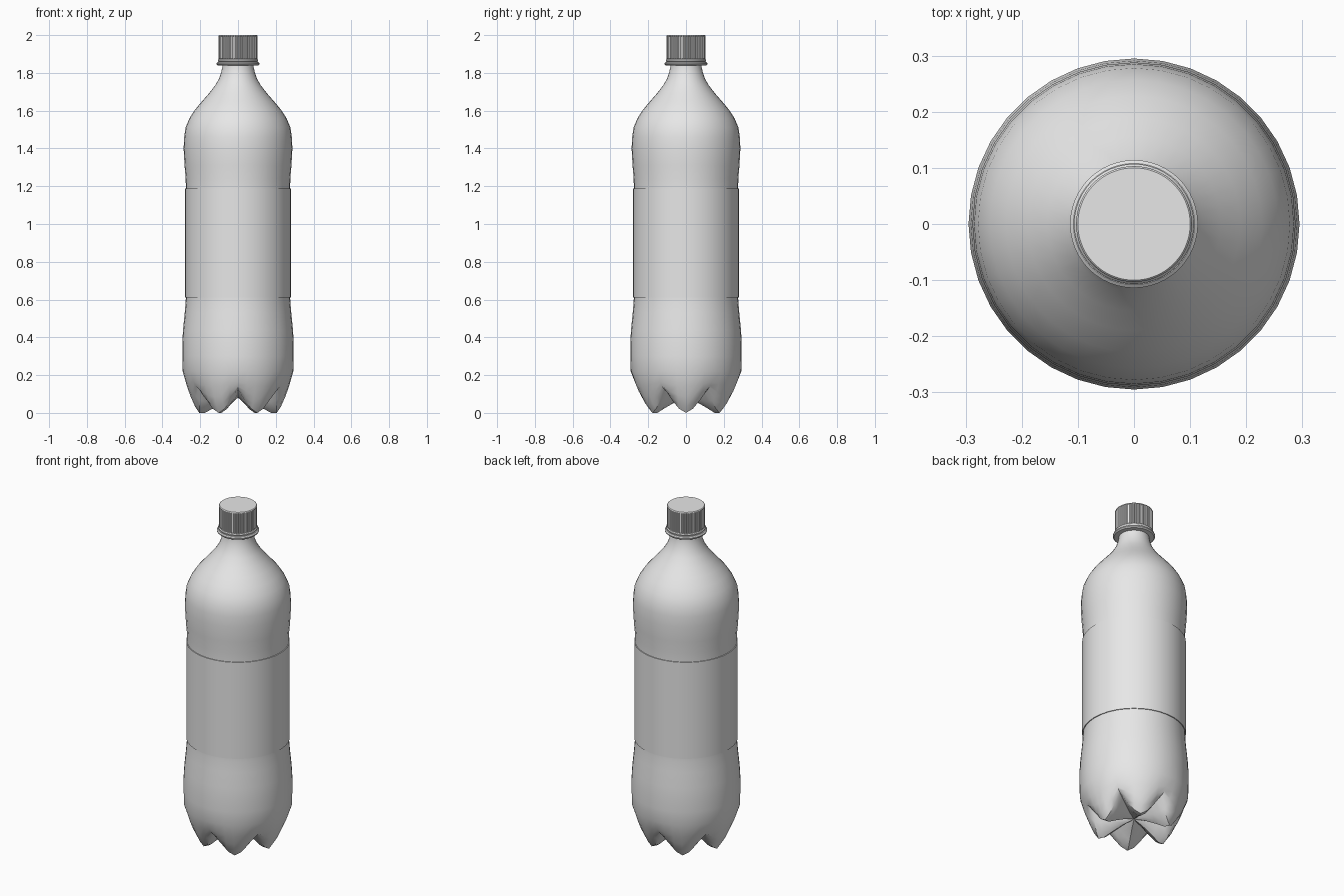
import bpy, bmesh, math

cube = bpy.data.objects.get("Cube")
if cube:
    bpy.data.objects.remove(cube)

SEGS = 36   # sides of the bottle
FEET = 6

grey = bpy.data.materials.new("light grey plastic")
grey.use_nodes = True
colour = (0.8, 0.8, 0.8, 1)
grey.diffuse_color = colour
grey.node_tree.nodes["Principled BSDF"].inputs["Base Color"].default_value = colour


def lathe(name, profile, segs, point=None, cap_start=False, cap_end=False, angle=35):
    """Spin (radius, height) pairs round z; point() may reshape each vertex."""
    bm = bmesh.new()
    rings = []
    for row in profile:
        ring = []
        for i in range(segs):
            a = 2 * math.pi * i / segs
            r, z = point(row, a, i) if point else row
            ring.append(bm.verts.new((r * math.cos(a), r * math.sin(a), z)))
        rings.append(ring)
    for low, high in zip(rings, rings[1:]):
        for i in range(segs):
            j = (i + 1) % segs
            bm.faces.new((low[i], low[j], high[j], high[i]))
    if cap_start:
        bm.faces.new(rings[0][::-1])
    if cap_end:
        bm.faces.new(rings[-1])
    bmesh.ops.remove_doubles(bm, verts=bm.verts, dist=1e-5)
    mesh = bpy.data.meshes.new(name)
    bm.to_mesh(mesh)
    bm.free()
    mesh.materials.append(grey)
    obj = bpy.data.objects.new(name, mesh)
    bpy.context.collection.objects.link(obj)
    bpy.ops.object.select_all(action='DESELECT')
    obj.select_set(True)
    bpy.context.view_layer.objects.active = obj
    bpy.ops.object.shade_smooth_by_angle(angle=math.radians(angle))
    return obj


# Body: footed base blending into the round wall, shoulder and neck
# Base rows: foot radius, foot height, groove radius, groove height
base = [(0, 0.08, 0, 0.08), (0.06, 0.06, 0.06, 0.085), (0.13, 0.025, 0.13, 0.1),
        (0.175, 0.0, 0.18, 0.115), (0.205, 0.0, 0.22, 0.125),
        (0.228, 0.035, 0.243, 0.133), (0.25, 0.085, 0.258, 0.142),
        (0.27, 0.14, 0.271, 0.165)]
wall = [(0.293, 0.22), (0.295, 0.3), (0.295, 0.37), (0.291, 0.44), (0.282, 0.53),
        (0.277, 0.59), (0.276, 0.62), (0.276, 1.18), (0.277, 1.24), (0.283, 1.31),
        (0.288, 1.4), (0.285, 1.46), (0.278, 1.51), (0.257, 1.56), (0.228, 1.605),
        (0.19, 1.65), (0.155, 1.69), (0.12, 1.735), (0.1, 1.77), (0.09, 1.8),
        (0.083, 1.83), (0.083, 1.87)]


def footed(row, a, i):
    if len(row) == 2:
        return row
    step = SEGS // FEET
    t = abs((i + step // 2) % step - step // 2) / (step / 2)   # 0 foot, 1 groove
    t = t ** 1.6
    return row[0] + (row[2] - row[0]) * t, row[1] + (row[3] - row[1]) * t


lathe("bottle_body", base + wall, SEGS, footed)

# Label sleeve round the waist
lathe("label_sleeve", [(0.276, 0.612), (0.281, 0.612), (0.281, 1.188), (0.276, 1.188)], SEGS)

# Flange on the neck
lathe("neck_flange", [(0.08, 1.838), (0.108, 1.84), (0.114, 1.846), (0.114, 1.852),
                      (0.108, 1.857), (0.08, 1.857)], 48)

# Tamper band under the cap
lathe("tamper_band", [(0.08, 1.857), (0.104, 1.859), (0.107, 1.864), (0.107, 1.868),
                      (0.103, 1.873), (0.08, 1.873)], 48)

# Ribbed screw cap
RIBS = 48


def ribbed(row, a, i):
    r, z, depth = row
    return r - (depth if i % 4 < 2 else 0), z


lathe("screw_cap", [(0.098, 1.873, 0), (0.103, 1.875, 0.004), (0.103, 1.993, 0.004),
                    (0.103, 1.994, 0), (0.102, 1.998, 0), (0.1, 2.0, 0)],
      RIBS * 4, ribbed, cap_start=True, cap_end=True, angle=25)
